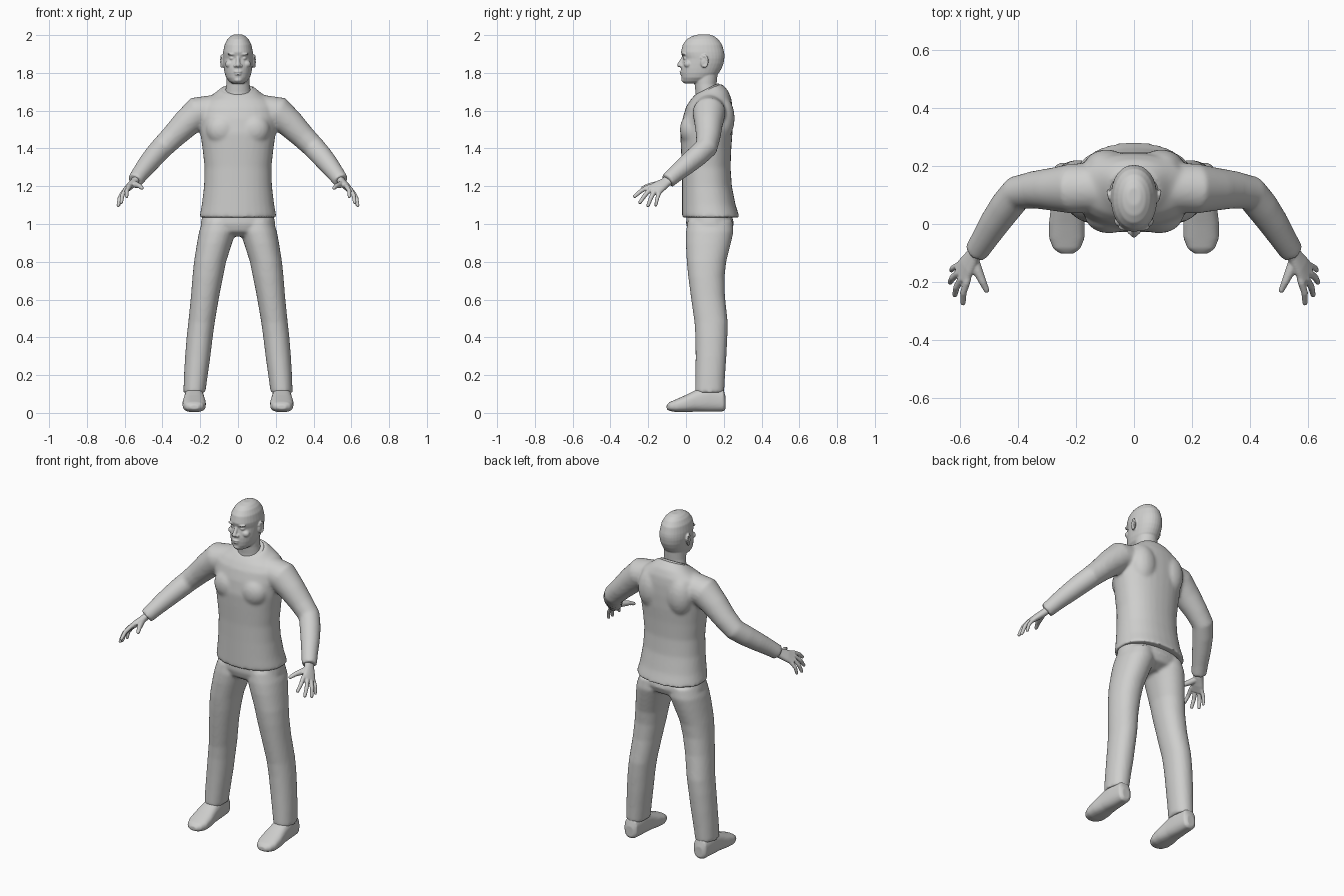
import bpy, bmesh, math
from mathutils import Vector, Matrix

grey = bpy.data.materials.new("plain grey")
grey.diffuse_color = (0.62, 0.62, 0.61, 1)


def loft(bm, rings, e=2.0, n=32):
    """Skin closed rings given as (centre, half-width vector, half-depth vector)."""
    loops = []
    for c, u, v in rings:
        loop = []
        for i in range(n):
            a = 2 * math.pi * i / n
            cs, sn = math.cos(a), math.sin(a)
            p = math.copysign(abs(cs) ** (2 / e), cs)
            q = math.copysign(abs(sn) ** (2 / e), sn)
            loop.append(bm.verts.new(Vector(c) + Vector(u) * p + Vector(v) * q))
        loops.append(loop)
    for a, b in zip(loops, loops[1:]):
        for i in range(n):
            j = (i + 1) % n
            bm.faces.new((a[i], a[j], b[j], b[i]))
    bm.faces.new(loops[0][::-1])
    bm.faces.new(loops[-1])


def stack(bm, rows, e=2.0, cx=0.0):
    """Horizontal rings: (z, half width, front y, back y, [tilt], [centre x])."""
    rings = []
    for r in rows:
        tilt = r[4] if len(r) > 4 else 0
        x = r[5] if len(r) > 5 else cx
        rings.append(((x, (r[2] + r[3]) / 2, r[0]), (r[1], 0, 0),
                      (0, (r[3] - r[2]) / 2, tilt)))
    loft(bm, rings, e)


def ball(bm, loc, rad, tilt=0.0):
    m = Matrix.Translation(loc) @ Matrix.Rotation(tilt, 4, 'X') @ Matrix.Diagonal((*rad, 1))
    bmesh.ops.create_uvsphere(bm, u_segments=20, v_segments=12, radius=1, matrix=m)


def tube(bm, pts, radii, round_end=True):
    """Round limb along a path with a radius at each point."""
    pts = [Vector(p) for p in pts]
    rings, u = [], None
    for i, p in enumerate(pts):
        t = (pts[min(i + 1, len(pts) - 1)] - pts[max(i - 1, 0)]).normalized()
        u = t.orthogonal() if u is None else u - t * u.dot(t)
        u.normalize()
        rings.append((p, u * radii[i], t.cross(u) * radii[i]))
    loft(bm, rings, n=20)
    if round_end:
        ball(bm, pts[-1], (radii[-1],) * 3)


def finish(name, bm, voxel, smooth):
    """Fuse the overlapping volumes into one smooth skin."""
    bmesh.ops.recalc_face_normals(bm, faces=bm.faces)
    for f in bm.faces:
        f.smooth = True
    me = bpy.data.meshes.new(name)
    bm.to_mesh(me)
    bm.free()
    me.materials.append(grey)
    ob = bpy.data.objects.new(name, me)
    bpy.context.collection.objects.link(ob)
    mod = ob.modifiers.new("fuse", 'REMESH')
    mod.mode = 'VOXEL'
    mod.voxel_size = voxel
    mod.use_smooth_shade = True
    mod = ob.modifiers.new("soften", 'SMOOTH')
    mod.factor = 0.5
    mod.iterations = smooth
    return ob


SIDES = (("left", 1), ("right", -1))

# Shirt: torso, chest, shoulder blades and sleeves
bm = bmesh.new()
stack(bm, [(1.035, .205, -.021, .284), (1.10, .192, -.021, .263), (1.20, .180, -.021, .243),
           (1.30, .177, -.022, .236), (1.40, .188, -.027, .240), (1.48, .200, -.030, .246),
           (1.56, .208, -.018, .248), (1.62, .203, .000, .246), (1.66, .175, .022, .240, .005),
           (1.69, .125, .036, .222, .018), (1.715, .090, .050, .188, .028)], e=2.25)
for _, s in SIDES:
    ball(bm, (s * .085, .03, 1.50), (.085, .063, .085))
    ball(bm, (s * .095, .19, 1.56), (.080, .068, .120))
    tube(bm, [(s * .12, .125, 1.60), (s * .215, .122, 1.588), (s * .28, .12, 1.527),
              (s * .345, .118, 1.462), (s * .402, .108, 1.405), (s * .44, .062, 1.363),
              (s * .48, .005, 1.315), (s * .518, -.055, 1.266), (s * .546, -.098, 1.228)],
         [.085, .087, .075, .065, .060, .058, .053, .046, .042], round_end=False)
finish("shirt", bm, .009, 9)

# Collar band
bm = bmesh.new()
stack(bm, [(1.680, .090, .046, .186, .030), (1.708, .086, .046, .178, .031),
           (1.716, .080, .050, .174, .031)])
finish("collar", bm, .005, 2)

# Trousers: pelvis and two legs
bm = bmesh.new()
stack(bm, [(.935, .08, .05, .18), (.96, .165, .012, .238), (1.0, .198, .0, .254),
           (1.08, .183, .005, .235)], e=2.2)
for _, s in SIDES:
    stack(bm, [(.108, .058, .048, .202, 0, s * .231), (.20, .063, .050, .207, 0, s * .223),
               (.30, .067, .051, .214, 0, s * .213), (.40, .069, .050, .219, 0, s * .203),
               (.48, .070, .045, .221, 0, s * .193), (.62, .075, .025, .206, 0, s * .174),
               (.72, .081, .012, .204, 0, s * .160), (.80, .085, .004, .213, 0, s * .148),
               (.90, .093, -.001, .238, 0, s * .124), (.96, .098, .0, .252, 0, s * .108),
               (1.02, .085, .01, .245, 0, s * .10)], e=2.15)
finish("trousers", bm, .009, 5)

# Shoes: sections running from heel to toe
for side, s in SIDES:
    bm = bmesh.new()
    rows = [(.210, .026, .020, .085), (.198, .042, .008, .125), (.12, .050, .006, .145),
            (.055, .055, .007, .122), (.0, .062, .004, .095), (-.05, .061, .004, .073),
            (-.085, .047, .010, .058), (-.102, .024, .018, .043)]
    loft(bm, [((s * .232, y, (b + t) / 2), (w, 0, 0), (0, 0, (t - b) / 2))
              for y, w, b, t in rows], e=2.6)
    finish(side + "_shoe", bm, .006, 5)

# Hands: palm, four fingers and a thumb
KNUCKLES = [(.578, -.203, 1.195), (.596, -.190, 1.182), (.608, -.170, 1.169), (.611, -.145, 1.158)]
TIPS = [(.590, -.272, 1.146), (.618, -.244, 1.114), (.634, -.201, 1.098), (.630, -.160, 1.100)]
for side, s in SIDES:
    bm = bmesh.new()
    flip = lambda p: Vector((p[0] * s, p[1], p[2]))
    k = [flip(p) for p in KNUCKLES]
    start, wrist, mid = flip((.530, -.072, 1.250)), flip((.552, -.108, 1.220)), sum(k, Vector()) / 4
    d = (mid - wrist).normalized()
    w = (k[0] - k[3]).normalized()
    th = d.cross(w).normalized()
    loft(bm, [(start, w * .028, th * .022), (wrist, w * .029, th * .020),
              (wrist.lerp(mid, .5), w * .038, th * .019), (mid, w * .045, th * .014)], e=2.3, n=24)
    for i, (a, tip) in enumerate(zip(k, TIPS)):
        b = flip(tip)
        bend = a.lerp(b, .5) + Vector((s * .005, 0, .005))
        r = .0125 if i < 3 else .011
        tube(bm, [a.lerp(wrist, .2), a, bend, b], [r, r, r * .92, r * .75])
    tube(bm, [flip((.553, -.122, 1.214)), flip((.538, -.165, 1.207)),
              flip((.522, -.200, 1.202)), flip((.509, -.228, 1.191))], [.018, .017, .013, .010])
    finish(side + "_hand", bm, .004, 3)

# Head: skull, neck, face and ears
bm = bmesh.new()
stack(bm, [(2.003, .022, .065, .125), (1.994, .040, .030, .150), (1.978, .056, .004, .171),
           (1.95, .071, -.017, .191), (1.91, .079, -.027, .202), (1.893, .080, -.022, .204),
           (1.876, .080, -.015, .203), (1.85, .078, -.021, .199), (1.825, .075, -.026, .189),
           (1.80, .071, -.026, .175), (1.775, .063, -.023, .152), (1.755, .047, -.018, .125),
           (1.744, .030, -.008, .095)], e=2.1)
stack(bm, [(1.65, .078, .050, .195), (1.70, .067, .050, .170), (1.74, .062, .046, .162),
           (1.80, .061, .035, .168)])
tube(bm, [(0, -.010, 1.890), (0, -.022, 1.866), (0, -.035, 1.842)], [.009, .010, .0125])
ball(bm, (0, -.020, 1.806), (.024, .015, .006))
ball(bm, (0, -.018, 1.793), (.020, .015, .007))
ball(bm, (0, -.010, 1.763), (.022, .015, .014))
for _, s in SIDES:
    ball(bm, (s * .014, -.024, 1.838), (.010, .013, .009))       # nostril wing
    ball(bm, (s * .031, -.001, 1.877), (.015, .014, .008))       # eye
    ball(bm, (s * .030, -.010, 1.899), (.026, .014, .007))       # brow
    ball(bm, (s * .044, .010, 1.846), (.024, .021, .020))        # cheek
    # ear: flat lobe with a raised rim
    ball(bm, (s * .080, .095, 1.860), (.010, .018, .030), -.2)
    for i in range(9):
        a = math.radians(-110 + i * 32)
        ball(bm, (s * (.086 + .004 * math.cos(a)), .098 + .016 * math.cos(a),
                  1.862 + .028 * math.sin(a)), (.006, .007, .008))
finish("head", bm, .004, 3)
